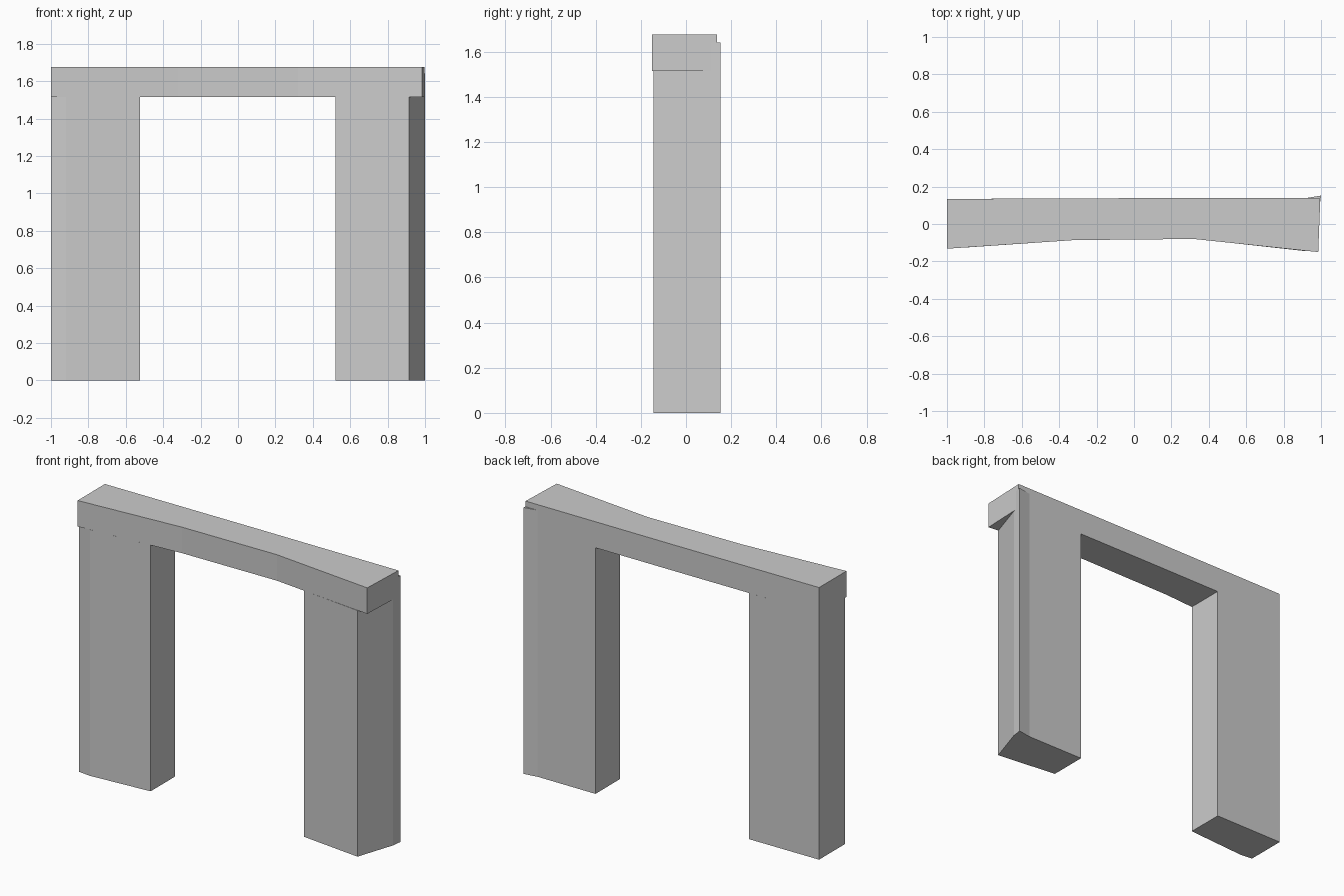
import bpy, bmesh

if "Cube" in bpy.data.objects:
    bpy.data.objects.remove(bpy.data.objects["Cube"])

LINTEL_BOTTOM, LINTEL_TOP = 1.515, 1.675


def prism(name, outline, z0, z1):
    """Extrude a plan outline straight up from z0 to z1."""
    bm = bmesh.new()
    base = bm.faces.new([bm.verts.new((x, y, z0)) for x, y in outline])
    top = bmesh.ops.extrude_face_region(bm, geom=[base], use_keep_orig=True)
    moved = [v for v in top["geom"] if isinstance(v, bmesh.types.BMVert)]
    bmesh.ops.translate(bm, verts=moved, vec=(0, 0, z1 - z0))
    bmesh.ops.recalc_face_normals(bm, faces=bm.faces)
    mesh = bpy.data.meshes.new(name)
    bm.to_mesh(mesh)
    bm.free()
    obj = bpy.data.objects.new(name, mesh)
    bpy.context.collection.objects.link(obj)
    return obj


# Lintel: straight back, front waisted toward the middle
prism("lintel", [(-1, -0.132), (-0.32, -0.086), (0.32, -0.08), (0.985, -0.15),
                 (0.996, 0.138), (0, 0.138), (-1, 0.134)], LINTEL_BOTTOM, LINTEL_TOP)

# Left pier
prism("left_pier", [(-1, -0.118), (-0.92, -0.127), (-0.525, -0.1),
                    (-0.525, 0.136), (-1, 0.134)], 0, LINTEL_BOTTOM)

# Right pier, with its outer side set back under the lintel
prism("right_pier", [(0.52, -0.101), (0.915, -0.145), (0.992, 0.09),
                     (1, 0.152), (0.915, 0.138), (0.52, 0.138)], 0, LINTEL_BOTTOM)

# Rear corner of the right pier running up behind the lintel
prism("right_pier_rear_corner", [(0.915, 0.138), (0.992, 0.09), (1, 0.152)],
      LINTEL_BOTTOM, 1.64)
